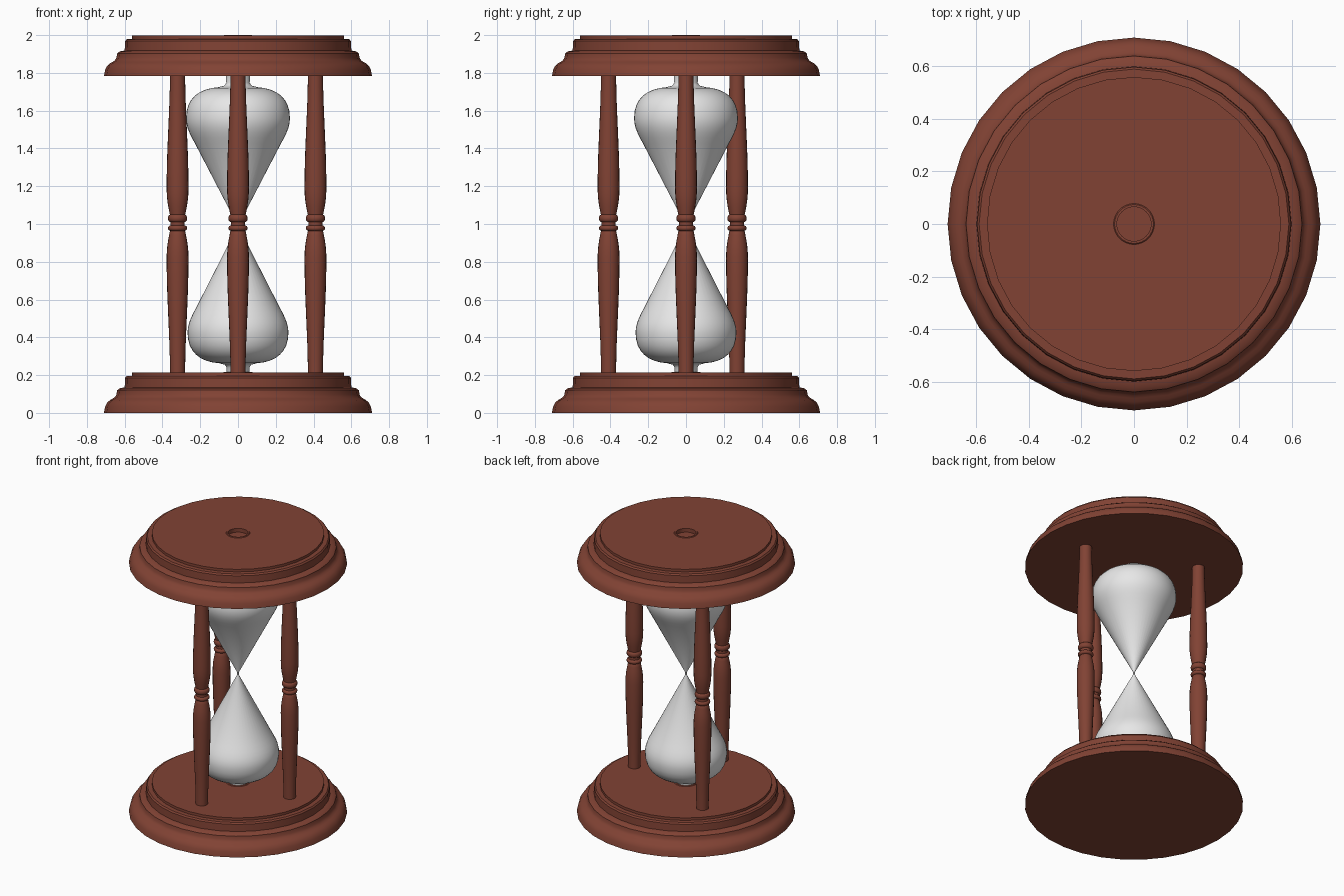
import bpy, bmesh, math
from mathutils import Vector
from mathutils.geometry import interpolate_bezier

if "Cube" in bpy.data.objects:
    bpy.data.objects.remove(bpy.data.objects["Cube"], do_unlink=True)


def make_material(name, color):
    material = bpy.data.materials.new(name)
    material.use_nodes = True
    material.diffuse_color = color
    shader = material.node_tree.nodes["Principled BSDF"]
    shader.inputs["Base Color"].default_value = color
    return material


def curve(start, start_handle, end_handle, end, steps):
    """Sample one smooth stretch of a (radius, height) profile."""
    controls = [Vector(point) for point in (start, start_handle, end_handle, end)]
    return [tuple(point) for point in interpolate_bezier(*controls, steps)]


def lathe(name, profile, segments, material, location, sharp_angle):
    """Spin a (radius, height) profile around the vertical axis."""
    bm = bmesh.new()
    verts = [bm.verts.new((radius, 0, height)) for radius, height in profile]
    edges = [bm.edges.new(pair) for pair in zip(verts, verts[1:])]
    bmesh.ops.spin(bm, geom=verts + edges, cent=(0, 0, 0), axis=(0, 0, 1),
                   angle=math.tau, steps=segments)
    bmesh.ops.remove_doubles(bm, verts=bm.verts, dist=0.0005)
    bmesh.ops.recalc_face_normals(bm, faces=bm.faces)
    mesh = bpy.data.meshes.new(name)
    bm.to_mesh(mesh)
    bm.free()
    mesh.materials.append(material)
    turned = bpy.data.objects.new(name, mesh)
    turned.location = location
    bpy.context.collection.objects.link(turned)
    bpy.ops.object.select_all(action="DESELECT")
    turned.select_set(True)
    bpy.context.view_layer.objects.active = turned
    bpy.ops.object.shade_smooth_by_angle(angle=math.radians(sharp_angle))


def bead(center, half_height):
    """Rounded ring on a post, as an arc standing out from the slim core."""
    angles = [math.pi * step / 6 for step in range(7)]
    return [(0.038 + 0.013 * math.sin(angle), center - half_height * math.cos(angle))
            for angle in angles]


def bulb(width, height, waist):
    """Half of the glass, from the waist outwards; negative height hangs down."""
    cone = [(0.006, 0.01)]
    flank = curve((0.22, 0.43), (0.25, 0.485), (0.267, 0.52), (0.267, 0.565), 6)
    shoulder = curve((0.267, 0.565), (0.267, 0.67), (0.2, 0.72), (0.1, 0.727), 9)
    neck = [(0.07, 0.735), (0.06, 0.75), (0.063, 0.8)]
    outline = cone + flank + shoulder[1:] + neck
    return [(width * radius, waist + height * rise) for radius, rise in outline]


wood = make_material("reddish brown wood", (0.22, 0.055, 0.034, 1))
glass = make_material("pale grey glass", (0.8, 0.8, 0.8, 1))

# End plates: ogee foot, straight band, raised disc and a central socket
ogee = curve((0.71, 0), (0.7, 0.1), (0.64, 0.05), (0.64, 0.12), 8)
band = [(0.625, 0.131), (0.6, 0.135), (0.598, 0.185), (0.59, 0.195)]
disc = [(0.56, 0.196), (0.56, 0.214)]
socket = [(0.078, 0.214), (0.074, 0.217), (0.065, 0.217), (0.065, 0.19), (0, 0.19)]
plate = [(0, 0)] + ogee + band + disc + socket
for name, height in (("base_plate", 0), ("top_plate", 1.783)):
    lathe(name, plate, 32, wood, (0, 0, height), 35)

# Turned posts: the same spindle above and below a pair of beads
taper = curve((0.04, 0.21), (0.04, 0.4), (0.058, 0.6), (0.058, 0.82), 8)
shoulder = curve((0.058, 0.82), (0.058, 0.89), (0.046, 0.93), (0.041, 0.96), 6)
spindle = [(0, 0.21)] + taper + shoulder[1:]
mirrored_spindle = [(radius, 2.01 - height) for radius, height in reversed(spindle)]
post = spindle + bead(0.978, 0.014) + bead(1.03, 0.02) + mirrored_spindle
for name, x, y in (("front_post", 0, -0.41),
                   ("left_post", 0.41, 0),
                   ("back_post", -0.32, 0.27)):
    lathe(name, post, 20, wood, (x, y, 0), 35)

# Two glass bulbs meeting at a pinched waist
lower_bulb = bulb(1, -1, 0.99)
upper_bulb = bulb(1.03, 1.01, 0.99)
lathe("glass_bulbs", lower_bulb[::-1] + upper_bulb, 48, glass, (0, 0, 0), 60)
